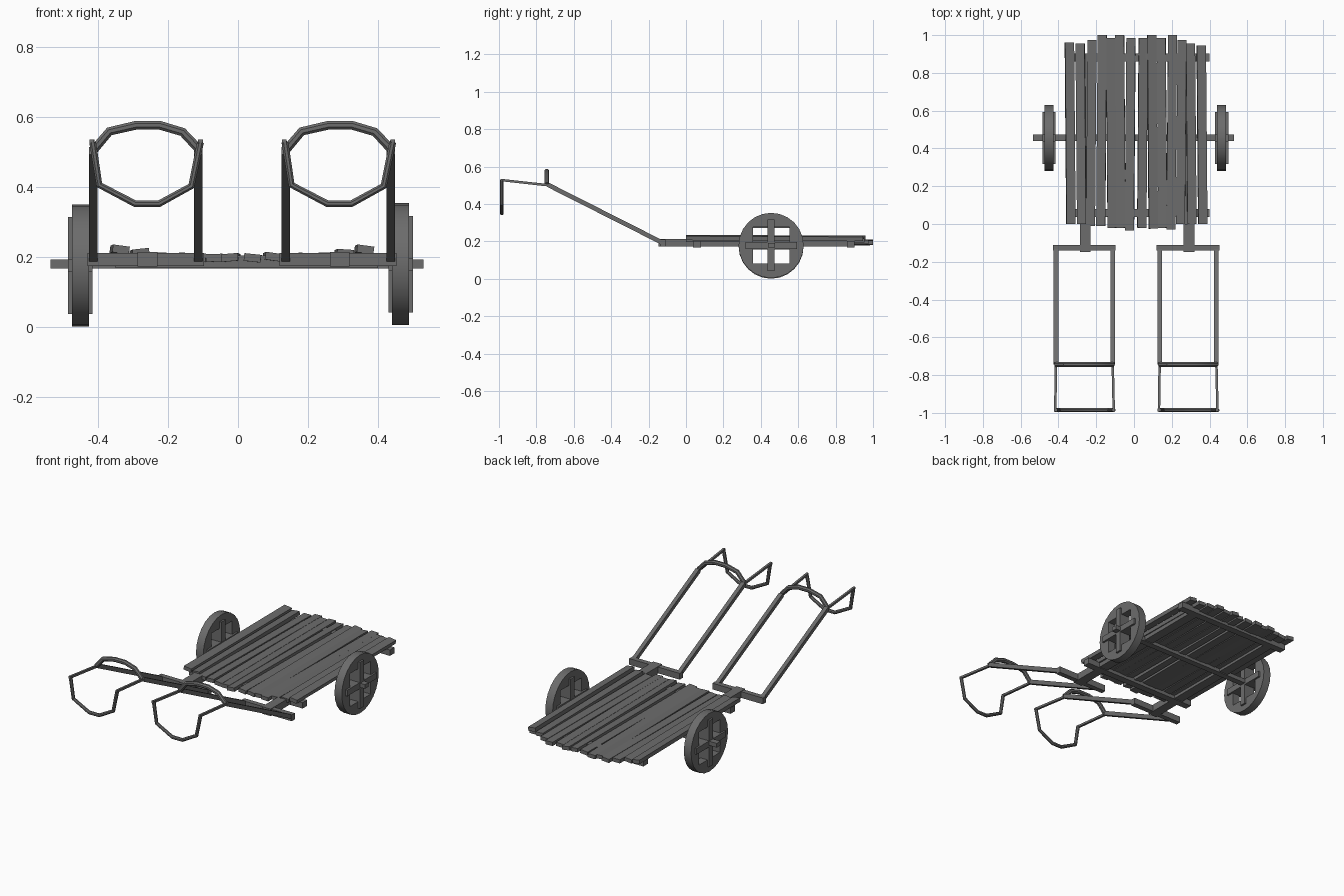
import bpy, bmesh, math
from mathutils import Vector, Matrix

if "Cube" in bpy.data.objects:
    bpy.data.objects.remove(bpy.data.objects["Cube"])

wood = bpy.data.materials.new("dark_grey_wood")
wood.diffuse_color = (0.15, 0.15, 0.15, 1)
wood.use_nodes = True
wood.node_tree.nodes["Principled BSDF"].inputs["Base Color"].default_value = wood.diffuse_color


def finish(bm, name, smooth=False):
    bmesh.ops.recalc_face_normals(bm, faces=bm.faces)
    me = bpy.data.meshes.new(name)
    bm.to_mesh(me)
    bm.free()
    me.materials.append(wood)
    ob = bpy.data.objects.new(name, me)
    bpy.context.collection.objects.link(ob)
    if smooth:
        bpy.ops.object.select_all(action='DESELECT')
        ob.select_set(True)
        bpy.context.view_layer.objects.active = ob
        bpy.ops.object.shade_smooth_by_angle(angle=math.radians(35))
    return ob


def box(name, x, y, z):
    """Box given by its (min, max) on each axis."""
    bm = bmesh.new()
    size = [a[1] - a[0] for a in (x, y, z)]
    mid = [(a[0] + a[1]) / 2 for a in (x, y, z)]
    bmesh.ops.create_cube(bm, size=1, matrix=Matrix.Translation(mid) @ Matrix.Diagonal((*size, 1)))
    return finish(bm, name)


def bar(name, p, q, w, h, roll=0.0):
    """Rectangular bar running mostly along y from p to q."""
    p, q = Vector(p), Vector(q)
    d = (q - p).normalized()
    side = d.cross(Vector((0, 0, 1))).normalized()
    up = side.cross(d)
    rot = Matrix((side, d, up)).transposed().to_4x4()
    bm = bmesh.new()
    m = (Matrix.Translation((p + q) / 2) @ rot @ Matrix.Rotation(roll, 4, 'Y')
         @ Matrix.Diagonal((w, (q - p).length, h, 1)))
    bmesh.ops.create_cube(bm, size=1, matrix=m)
    return finish(bm, name)


def hoop(name, pts, r, sides=8):
    """Bent rod through points lying in an xz plane, with mitred corners."""
    bm = bmesh.new()
    pts = [Vector(p) for p in pts]
    rings = []
    for i, p in enumerate(pts):
        a = (p - pts[max(i - 1, 0)]).normalized()
        b = (pts[min(i + 1, len(pts) - 1)] - p).normalized()
        t = (a + b).normalized()
        n = t.cross(Vector((0, 1, 0)))
        rings.append([bm.verts.new(p + r * (math.cos(k) * n + math.sin(k) * Vector((0, 1, 0))))
                      for k in (2 * math.pi * (j + .5) / sides for j in range(sides))])
    for r0, r1 in zip(rings, rings[1:]):
        for j in range(sides):
            k = (j + 1) % sides
            bm.faces.new((r0[j], r0[k], r1[k], r1[j]))
    bm.faces.new(rings[0])
    bm.faces.new(rings[-1])
    return finish(bm, name, True)


def wheel(name, cx, cy, cz, r=0.174, hole=0.098, half=0.024, n=24):
    """Round wheel with a square opening, crossed by two spokes."""
    bm = bmesh.new()
    loops = []
    for x, inner in ((-half, False), (half, False), (half, True), (-half, True)):
        ring = []
        for i in range(n):
            a = 2 * math.pi * i / n
            c, s = math.cos(a), math.sin(a)
            k = hole / max(abs(c), abs(s)) if inner else r
            ring.append(bm.verts.new((cx + x, cy + k * c, cz + k * s)))
        loops.append(ring)
    for j in range(4):
        a, b = loops[j], loops[(j + 1) % 4]
        for i in range(n):
            k = (i + 1) % n
            bm.faces.new((a[i], a[k], b[k], b[i]))
    finish(bm, name + "_rim", True)
    xs = (cx - 0.035, cx + 0.035)
    box(name + "_upright_spoke", xs, (cy - 0.019, cy + 0.019), (cz - 0.138, cz + 0.138))
    box(name + "_level_spoke", xs, (cy - 0.138, cy + 0.138), (cz - 0.018, cz + 0.018))


# Wheels and axle
wheel("left_wheel", -0.45, 0.455, 0.175)
wheel("right_wheel", 0.464, 0.455, 0.179)
box("axle", (-0.535, 0.53), (0.439, 0.475), (0.167, 0.192))

# Under-deck cross beams
box("front_cross_beam", (-0.35, 0.4), (0.038, 0.08), (0.168, 0.203))
box("back_cross_beam", (-0.35, 0.4), (0.86, 0.902), (0.168, 0.203))

# Deck planks: x centre, front y, back y, centre z, roll in degrees
planks = [(-0.338, 0.0, 0.96, 0.221, -8), (-0.281, 0.0, 0.955, 0.212, 6),
          (-0.226, -0.01, 0.975, 0.201, 0), (-0.172, -0.01, 1.0, 0.2, 3),
          (-0.12, -0.02, 0.985, 0.199, -3), (-0.072, -0.02, 1.0, 0.197, 2),
          (-0.02, -0.035, 0.985, 0.198, 5), (0.045, -0.02, 0.985, 0.197, -6),
          (0.098, -0.025, 1.0, 0.2, -8), (0.148, -0.02, 0.985, 0.199, 3),
          (0.2, -0.03, 1.0, 0.2, -2), (0.25, 0.0, 0.975, 0.201, 2),
          (0.303, 0.0, 0.955, 0.21, -4), (0.36, 0.0, 0.945, 0.221, -8)]
for i, (x, y0, y1, z, roll) in enumerate(planks):
    skew = 0.004 * (-1) ** (i // 2)
    bar(f"deck_plank_{i + 1}", (x + skew, y0, z), (x - skew, y1, z - 0.004), 0.048, 0.022,
        math.radians(-roll))

# Two matching pulling frames
for side, dx in (("left", 0.0), ("right", 0.549)):
    box(side + "_tongue", (-0.287 + dx, -0.23 + dx), (-0.148, 0.9), (0.172, 0.198))
    box(side + "_tongue_front", (-0.287 + dx, -0.23 + dx), (-0.148, 0.0), (0.172, 0.214))
    box(side + "_yoke_bar", (-0.43 + dx, -0.097 + dx), (-0.14, -0.11), (0.174, 0.211))
    for edge, x, x_end in (("outer", -0.413, -0.417), ("inner", -0.113, -0.107)):
        bar(f"{side}_{edge}_shaft", (x + dx, -0.125, 0.193), (x + dx, -0.738, 0.503), 0.024, 0.024)
        bar(f"{side}_{edge}_shaft_tip", (x + dx, -0.73, 0.5), (x_end + dx, -0.993, 0.529), 0.013, 0.013)
    arch = [(-0.412, 0.505), (-0.367, 0.558), (-0.293, 0.575), (-0.222, 0.575), (-0.158, 0.556), (-0.112, 0.507)]
    hoop(side + "_back_arch", [(x + dx, -0.744, z) for x, z in arch], 0.0135)
    loop = [(-0.415, 0.527), (-0.396, 0.405), (-0.293, 0.351), (-0.226, 0.351), (-0.133, 0.402), (-0.107, 0.527)]
    hoop(side + "_chest_loop", [(x + dx, -0.985, z) for x, z in loop], 0.0105)
